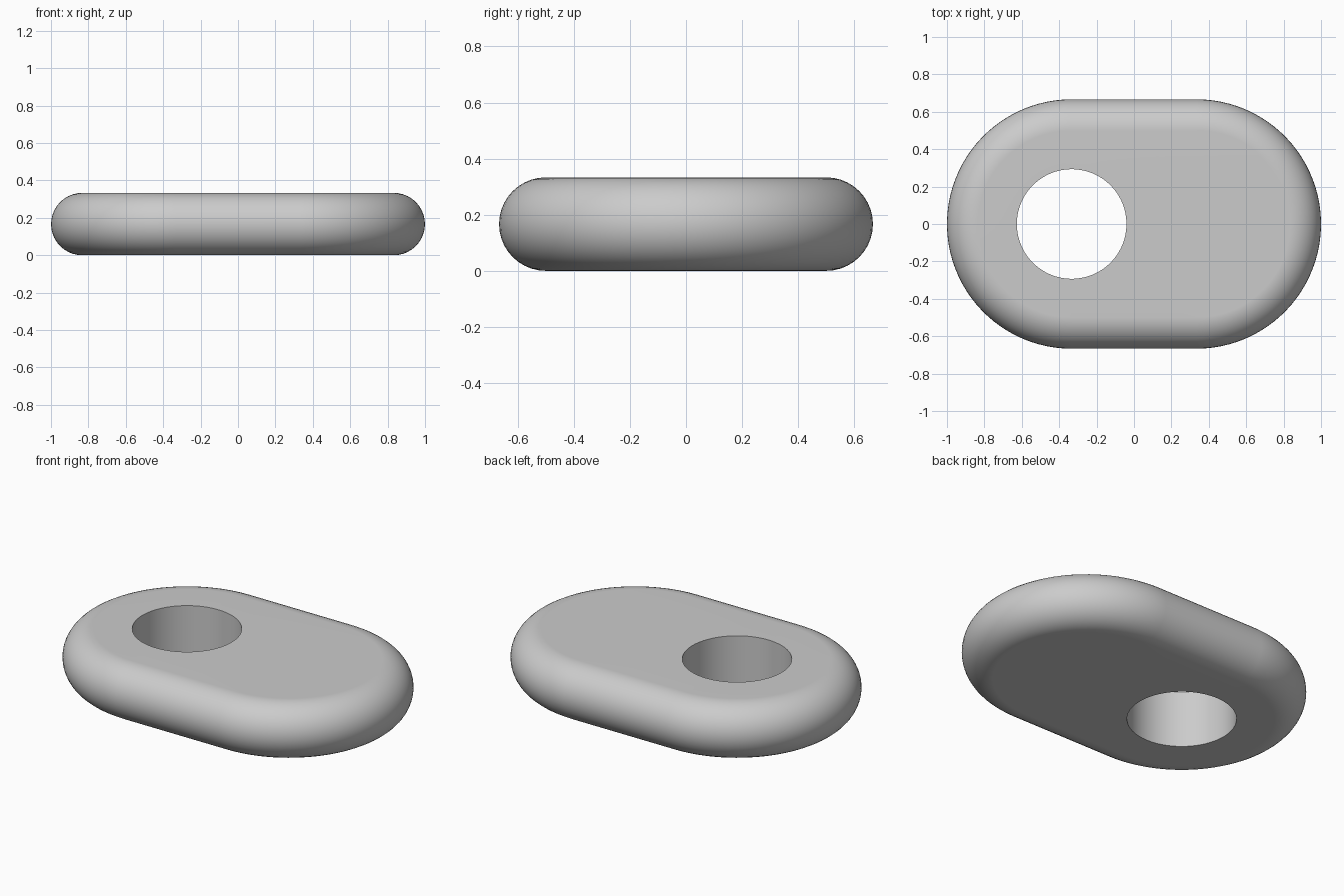
import bpy
import bmesh
from math import pi, sin, cos

cube = bpy.data.objects.get("Cube")
if cube:
    bpy.data.objects.remove(cube, do_unlink=True)

THICK = 1 / 3          # slab thickness
ROUND = THICK / 2      # fully rounded rim
OFFSET = 1 / 3         # end arc centres at +/- OFFSET
END_RADIUS = 2 / 3
HOLE_RADIUS = 0.293
ARC = 48               # points per end arc
RIM = 20               # steps around the rim


def stadium(radius, z):
    """Outline of two end arcs joined by straight sides."""
    points = []
    for side in (1, -1):
        for i in range(ARC):
            a = -pi / 2 + pi * i / (ARC - 1)
            points.append((side * (OFFSET + radius * cos(a)), side * radius * sin(a), z))
    return points


def hole(z):
    """Circle with as many points as the outline."""
    angles = (-pi / 2 + pi * (i + 0.5) / ARC for i in range(2 * ARC))
    return [(-OFFSET + HOLE_RADIUS * cos(a), HOLE_RADIUS * sin(a), z) for a in angles]


# Rings run up the rounded rim, then down through the hole
rings = []
for k in range(RIM + 1):
    t = -pi / 2 + pi * k / RIM
    rings.append(stadium(END_RADIUS - ROUND + ROUND * cos(t), ROUND + ROUND * sin(t)))
rings += [hole(THICK), hole(0)]

bm = bmesh.new()
loops = [[bm.verts.new(p) for p in ring] for ring in rings]
for lower, upper in zip(loops, loops[1:] + loops[:1]):
    for i in range(2 * ARC):
        j = (i + 1) % (2 * ARC)
        bm.faces.new((lower[i], lower[j], upper[j], upper[i]))
bmesh.ops.recalc_face_normals(bm, faces=bm.faces)
mesh = bpy.data.meshes.new("rounded_plate")
bm.to_mesh(mesh)
bm.free()

plate = bpy.data.objects.new("rounded_plate", mesh)
bpy.context.collection.objects.link(plate)

# Plain grey material
grey = bpy.data.materials.new("light_grey")
grey.use_nodes = True
colour = (0.6, 0.6, 0.6, 1)
grey.diffuse_color = colour
grey.node_tree.nodes["Principled BSDF"].inputs["Base Color"].default_value = colour
mesh.materials.append(grey)

# Smooth rim, crisp hole edges, flat faces kept flat
bpy.ops.object.select_all(action="DESELECT")
plate.select_set(True)
bpy.context.view_layer.objects.active = plate
bpy.ops.object.shade_smooth_by_angle(angle=pi / 6)
weighted = plate.modifiers.new("flat_faces", "WEIGHTED_NORMAL")
weighted.keep_sharp = True
